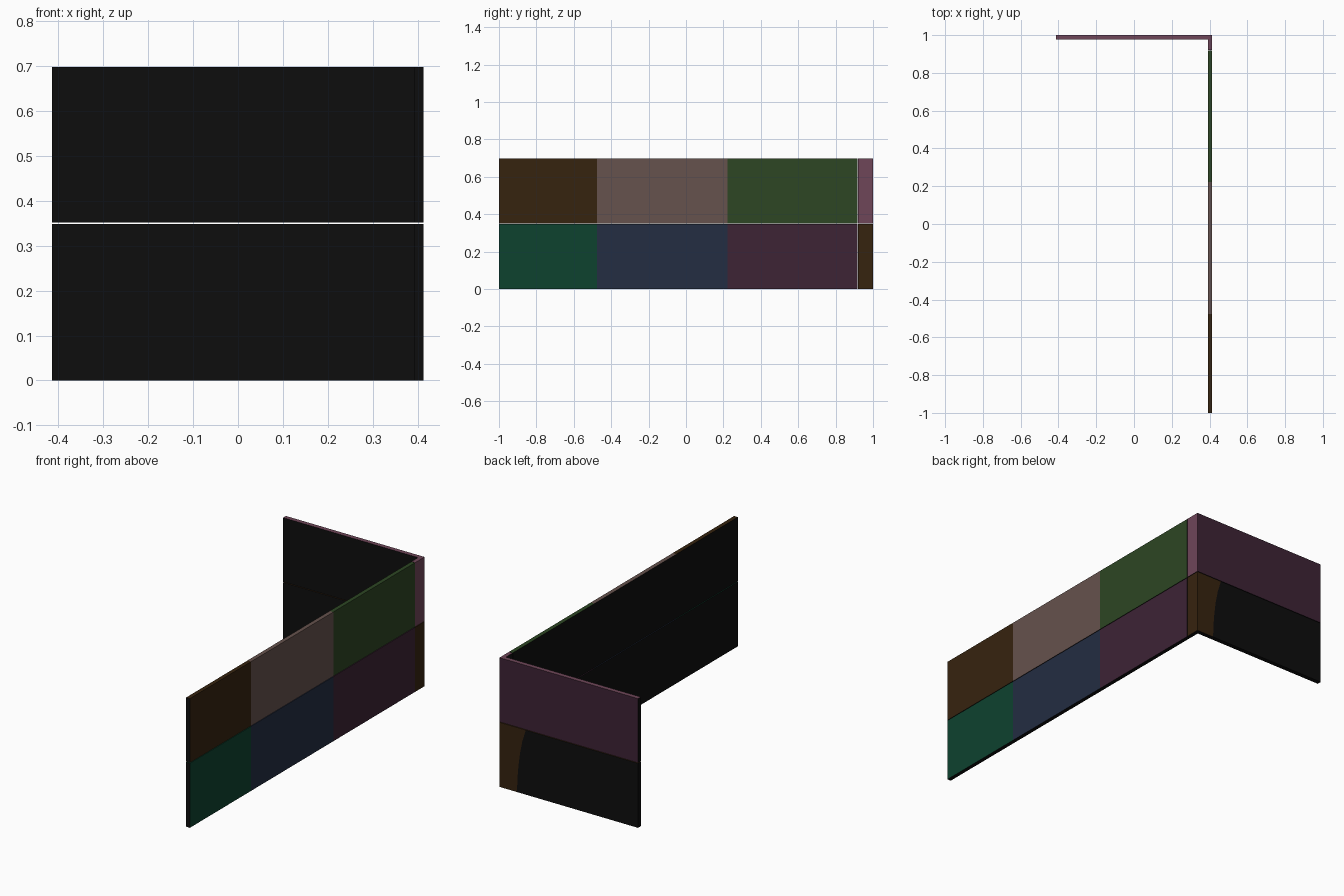
import bpy, bmesh

if "Cube" in bpy.data.objects:
    bpy.data.objects.remove(bpy.data.objects["Cube"])


def lin(c):
    c /= 255
    return c / 12.92 if c <= 0.04045 else ((c + 0.055) / 1.055) ** 2.4


def material(name, hex_rgb):
    m = bpy.data.materials.new(name)
    rgb = [lin(int(hex_rgb[i:i + 2], 16)) for i in (0, 2, 4)]
    m.diffuse_color = (*rgb, 1)
    m.use_nodes = True
    m.node_tree.nodes["Principled BSDF"].inputs["Base Color"].default_value = m.diffuse_color
    return m


BLACK = material("black", "0d0d0d")
BROWN = material("dark brown", "36230f")
TAUPE = material("taupe", "66524d")
GREEN = material("green", "2d4623")
PINK = material("dusty pink", "6f4659")
TEAL = material("teal green", "0d422f")
NAVY = material("navy", "232d42")
PURPLE = material("dark purple", "3d2335")

# Overall layout
XI, XO = 0.391, 0.413       # inner and outer side of the long wall
XB = -0.414                 # free end of the back wall
YB = 0.976                  # inner side of the back wall
SEAM = 0.92                 # long wall meets the corner piece
ROWS = {"lower": (0.0, 0.348), "upper": (0.351, 0.697)}


def prism(name, outline, z0, z1, side, back, curve=None):
    """Extrude a plan outline; outer sides are coloured, the rest is black."""
    bm = bmesh.new()
    base = bm.faces.new([bm.verts.new((x, y, z0)) for x, y in outline])
    ext = bmesh.ops.extrude_face_region(bm, geom=[base], use_keep_orig=True)
    for v in ext["geom"]:
        if isinstance(v, bmesh.types.BMVert):
            v.co.z = z1
    bmesh.ops.recalc_face_normals(bm, faces=bm.faces[:])
    for f in bm.faces:
        c, n = f.calc_center_median(), f.normal
        if n.z > 0.5 or (n.x > 0.5 and c.x > XI):
            f.material_index = 1
        elif n.y > 0.5 and c.y > 0.99:
            f.material_index = 2
    # Curved colour border on the back face
    if curve:
        face = next(f for f in bm.faces if f.normal.y > 0.5 and f.calc_center_median().y > 0.99)
        ends = []
        for z, x in ((z0, curve[0][0]), (z1, curve[-1][0])):
            e = next(e for e in face.edges if all(abs(v.co.z - z) < 1e-5 for v in e.verts))
            _, v = bmesh.utils.edge_split(e, e.verts[0], 0.5)
            v.co.x = x
            ends.append(v)
        mid = [(x, 1.0, z) for x, z in curve[1:-1]]
        bmesh.utils.face_split(face, ends[0], ends[1], coords=mid)
        for f in bm.faces:
            if f.normal.y > 0.5 and f.calc_center_median().y > 0.99 or f.material_index == 2:
                right = any(v.co.x > XI for v in f.verts)
                f.material_index = 2 if right else 0
    me = bpy.data.meshes.new(name)
    bm.to_mesh(me)
    bm.free()
    for m in (BLACK, side, back):
        me.materials.append(m)
    ob = bpy.data.objects.new(name, me)
    bpy.context.collection.objects.link(ob)
    return ob


# Long wall panels
spans = [(-1.0, -0.477), (-0.477, 0.222), (0.222, SEAM - 0.002)]
colours = {"lower": (TEAL, NAVY, PURPLE), "upper": (BROWN, TAUPE, GREEN)}
for row, (z0, z1) in ROWS.items():
    for part, (y0, y1), col in zip(("front", "middle", "rear"), spans, colours[row]):
        prism(f"{row}_{part}_panel", [(XI, y0), (XO, y0), (XO, y1), (XI, y1)],
              z0, z1, col, BLACK)

# Corner pieces with the back wall
corner = [(XB, YB), (XI, YB), (XI, SEAM), (XO, SEAM), (XO, 1.0), (XB, 1.0)]
prism("upper_corner_panel", corner, *ROWS["upper"], PINK, PURPLE)
border = [(0.308, 0), (0.306, 0.07), (0.300, 0.14), (0.291, 0.21), (0.277, 0.28), (0.256, 0.348)]
prism("lower_corner_panel", corner, *ROWS["lower"], BROWN, BROWN, border)
